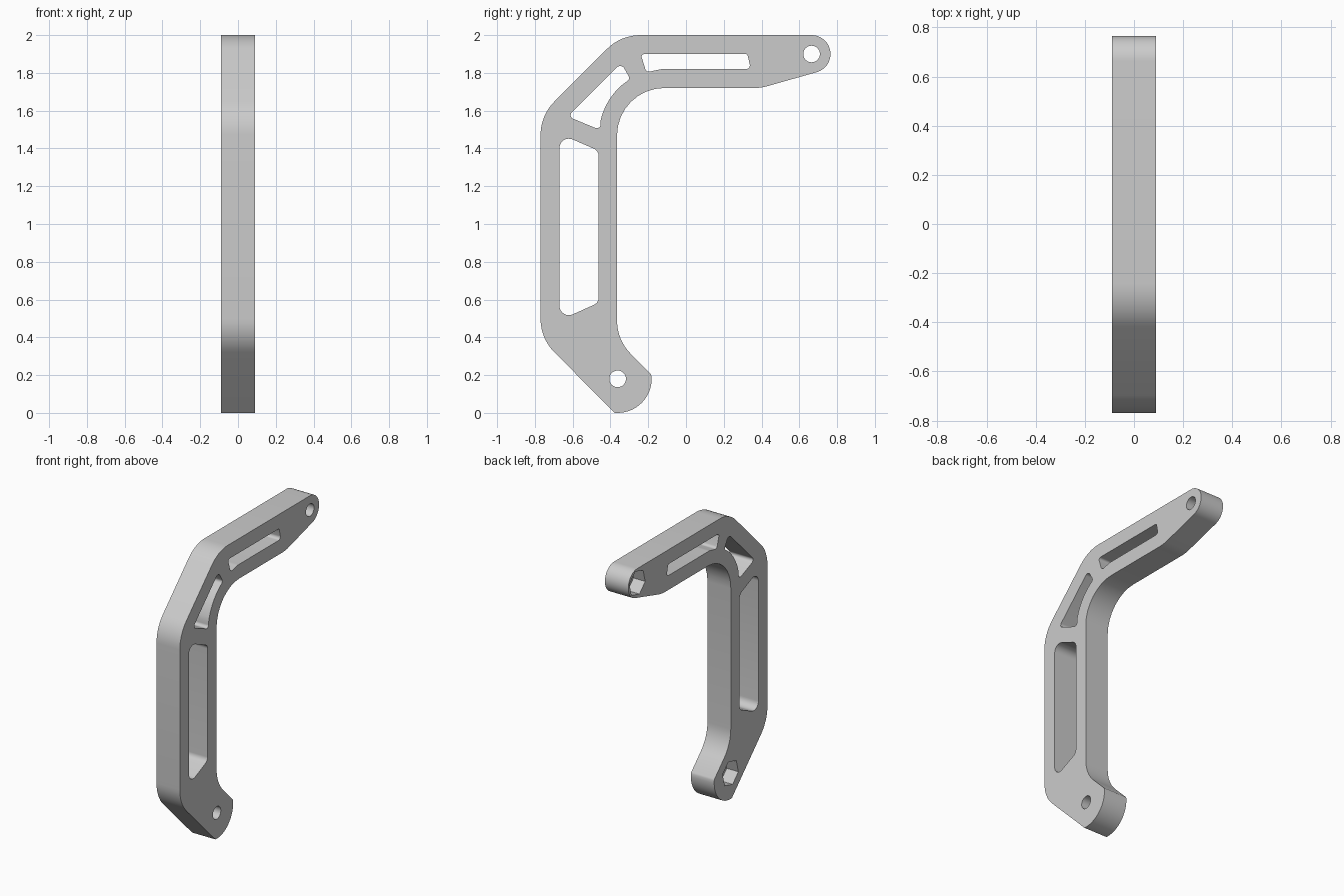
import bpy, bmesh, math
from mathutils import Vector

if "Cube" in bpy.data.objects:
    bpy.data.objects.remove(bpy.data.objects["Cube"])

HALF = 0.09              # half thickness of the bracket
TIP = (0.665, 1.9)       # upper pivot
FOOT = (-0.362, 0.18)    # lower pivot

grey = bpy.data.materials.new("plain_grey")
grey.use_nodes = True
grey.diffuse_color = (0.6, 0.6, 0.6, 1)
grey.node_tree.nodes["Principled BSDF"].inputs["Base Color"].default_value = (0.6, 0.6, 0.6, 1)


def arc(centre, r, a0, a1, steps):
    """Points on an arc, angles in degrees, as sharp corners."""
    out = []
    for i in range(steps + 1):
        a = math.radians(a0 + (a1 - a0) * i / steps)
        out.append((centre[0] + r * math.cos(a), centre[1] + r * math.sin(a), 0))
    return out


def rounded(corners, steps=8):
    """Turn (y, z, radius) corners into a filleted outline."""
    out = []
    for i, (y, z, r) in enumerate(corners):
        p = Vector((y, z))
        if r == 0:
            out.append(p)
            continue
        u = (Vector(corners[i - 1][:2]) - p).normalized()
        v = (Vector(corners[(i + 1) % len(corners)][:2]) - p).normalized()
        half = u.angle(v) / 2
        centre = p + (u + v).normalized() * (r / math.sin(half))
        start = p + u * (r / math.tan(half)) - centre
        end = p + v * (r / math.tan(half)) - centre
        for k in range(steps + 1):
            d = start.lerp(end, k / steps)
            # even angular spacing between both tangent points
            sweep = math.pi - 2 * half
            t = k / steps
            d = (start * math.sin((1 - t) * sweep) + end * math.sin(t * sweep)) / math.sin(sweep)
            out.append(centre + d)
    return out


def prism(name, outline, x0, x1):
    """Extrude a side outline along x."""
    bm = bmesh.new()
    face = bm.faces.new([bm.verts.new((x0, p[0], p[1])) for p in outline])
    new = bmesh.ops.extrude_face_region(bm, geom=[face])["geom"]
    bmesh.ops.translate(bm, vec=(x1 - x0, 0, 0),
                        verts=[g for g in new if isinstance(g, bmesh.types.BMVert)])
    bmesh.ops.recalc_face_normals(bm, faces=bm.faces)
    mesh = bpy.data.meshes.new(name)
    bm.to_mesh(mesh)
    bm.free()
    mesh.materials.append(grey)
    obj = bpy.data.objects.new(name, mesh)
    bpy.context.collection.objects.link(obj)
    return obj


# Bracket body: arm, bend, post and foot in one outline
body = prism("bracket_body", rounded(
    arc(TIP, 0.1, 90, -75, 22)
    + [(0.396, 1.72, 0.25), (-0.365, 1.72, 0.25), (-0.365, 0.385, 0.25), (-0.187, 0.207, 0)]
    + arc(FOOT, 0.18, 5, -95, 16)
    + [(-0.77, 0.394, 0.25), (-0.77, 1.575, 0.25), (-0.345, 2.0, 0.25)]), -HALF, HALF)

# Lightening slots
post_slot = [(-0.67, 1.478, 0.05), (-0.463, 1.388, 0.04),
             (-0.463, 0.583, 0.04), (-0.67, 0.49, 0.05)]
bend_slot = ([(-0.626, 1.569, 0.02), (-0.343, 1.852, 0.025), (-0.295, 1.768, 0.02)]
             + arc((-0.11, 1.47), 0.351, 130, 167, 8) + [(-0.452, 1.497, 0.02)])
arm_slot = [(-0.24, 1.9, 0.015), (0.325, 1.9, 0.015), (0.343, 1.82, 0.02),
            (-0.13, 1.82, 0.1), (-0.21, 1.803, 0.02)]

cutters = [prism(name, rounded(shape), -0.2, 0.2) for name, shape in
           (("post_slot", post_slot), ("bend_slot", bend_slot), ("arm_slot", arm_slot))]

# Round bolt holes with hexagonal nut pockets on the right side
for name, pivot in (("tip", TIP), ("foot", FOOT)):
    cutters.append(prism(name + "_bolt_hole", arc(pivot, 0.044, 0, 348.75, 31), -0.2, 0.2))
    cutters.append(prism(name + "_nut_pocket", arc(pivot, 0.09, 15, 315, 5), -0.2, 0))

bpy.ops.object.select_all(action='DESELECT')
bpy.context.view_layer.objects.active = body
body.select_set(True)
for cutter in cutters:
    cutter.hide_render = True
    mod = body.modifiers.new(cutter.name, 'BOOLEAN')
    mod.operation = 'DIFFERENCE'
    mod.solver = 'EXACT'
    mod.object = cutter
    bpy.ops.object.modifier_apply(modifier=mod.name)
    bpy.data.objects.remove(cutter)

bpy.ops.object.shade_smooth_by_angle(angle=math.radians(30))
